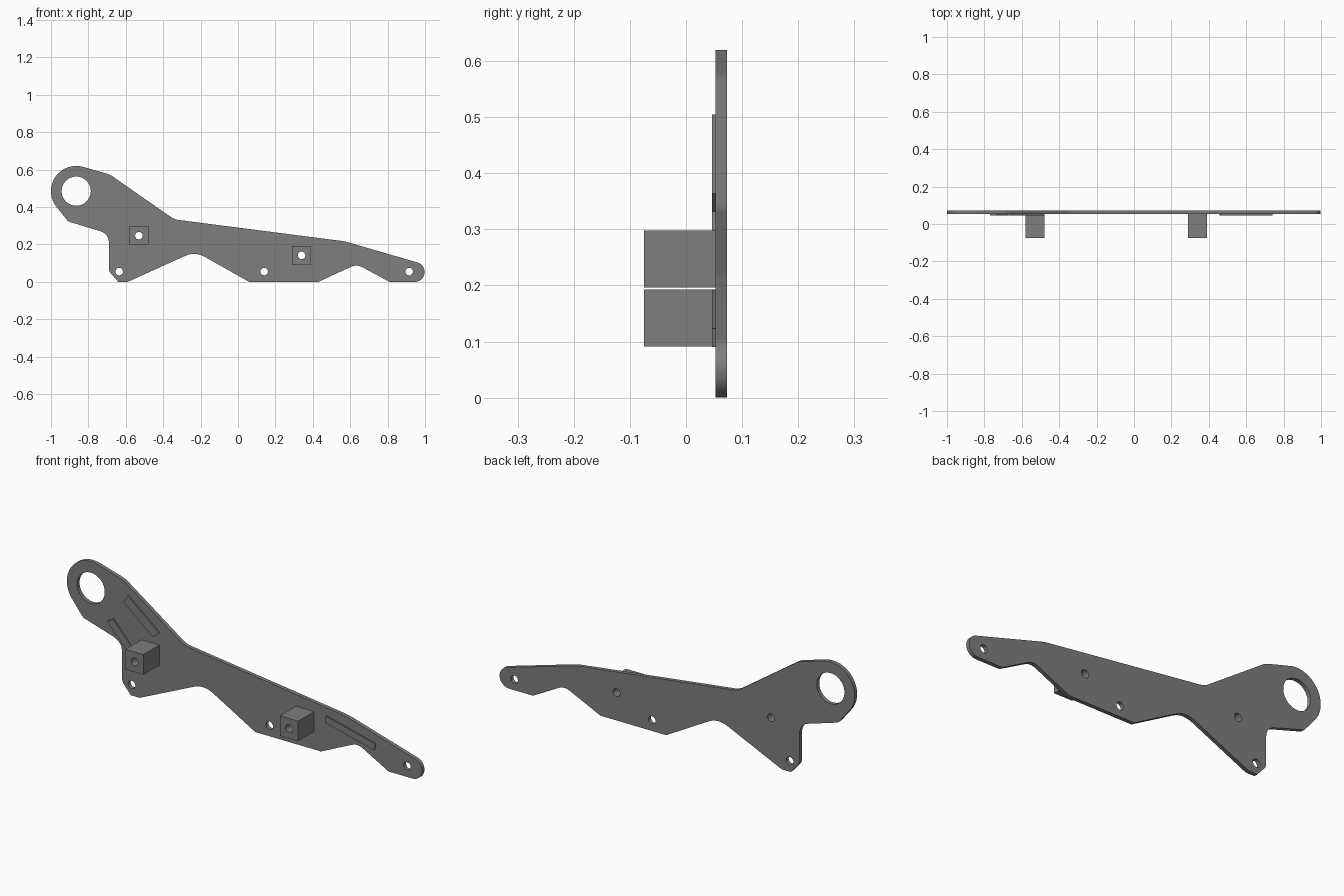
import bpy
import math

if "Cube" in bpy.data.objects:
    bpy.data.objects.remove(bpy.data.objects["Cube"])

grey = bpy.data.materials.new("mid grey")
grey.diffuse_color = (0.21, 0.21, 0.21, 1)
grey.use_nodes = True
grey.node_tree.nodes["Principled BSDF"].inputs["Base Color"].default_value = grey.diffuse_color


def arc(cx, cz, r, a0, a1, n):
    """Points on an arc, angles in degrees, both ends included."""
    return [(cx + r * math.cos(math.radians(a0 + (a1 - a0) * i / n)),
             cz + r * math.sin(math.radians(a0 + (a1 - a0) * i / n)))
            for i in range(n + 1)]


def circle(cx, cz, r, n=32):
    return arc(cx, cz, r, 0, 360, n)[:-1]


def fillet(before, corner, after, d, n=6):
    """Rounded corner starting a distance d from the corner on each side."""
    def toward(p):
        k = d / math.dist(p, corner)
        return [corner[i] + (p[i] - corner[i]) * k for i in (0, 1)]
    a, b = toward(before), toward(after)
    return [tuple(a[i] * (1 - t) ** 2 + 2 * corner[i] * t * (1 - t) + b[i] * t * t
                  for i in (0, 1)) for t in [j / n for j in range(n + 1)]]


def slab(name, loops, y0, y1):
    """Extrude an outline (with holes) drawn in x/z between two depths."""
    curve = bpy.data.curves.new(name, 'CURVE')
    curve.dimensions = '2D'
    curve.fill_mode = 'BOTH'
    curve.extrude = (y1 - y0) / 2
    for pts in loops:
        s = curve.splines.new('POLY')
        s.points.add(len(pts) - 1)
        for p, (x, z) in zip(s.points, pts):
            p.co = (x, z, 0, 1)
        s.use_cyclic_u = True
    ob = bpy.data.objects.new(name, curve)
    bpy.context.collection.objects.link(ob)
    ob.rotation_euler.x = math.pi / 2
    ob.location.y = (y0 + y1) / 2
    bpy.ops.object.select_all(action='DESELECT')
    ob.select_set(True)
    bpy.context.view_layer.objects.active = ob
    bpy.ops.object.convert(target='MESH')
    ob = bpy.context.object
    bpy.ops.object.transform_apply(location=True, rotation=True, scale=True)
    ob.data.materials.clear()
    ob.data.materials.append(grey)
    bpy.ops.object.shade_smooth_by_angle(angle=math.radians(25))
    return ob


FRONT, BACK = 0.053, 0.073
block_holes = [(-0.53, 0.247), (0.34, 0.142)]

# Main plate outline, clockwise from the big eye
outline = arc(-0.865, 0.485, 0.135, 219, 75, 32)
outline += fillet((-0.83, 0.615), (-0.685, 0.574), (-0.34, 0.334), 0.02)
outline += fillet((-0.685, 0.574), (-0.34, 0.334), (0.57, 0.217), 0.025)
outline += fillet((-0.34, 0.334), (0.57, 0.217), (0.96, 0.104), 0.025)
outline += arc(0.945, 0.053, 0.053, 74, -90, 16)
outline += [(0.81, 0)]
outline += fillet((0.81, 0), (0.635, 0.095), (0.43, 0), 0.035)
outline += [(0.43, 0), (0.06, 0)]
outline += fillet((0.06, 0), (-0.23, 0.163), (-0.59, 0), 0.06)
outline += [(-0.59, 0), (-0.64, 0)]
outline += fillet((-0.64, 0), (-0.69, 0.057), (-0.69, 0.2), 0.015)
outline += fillet((-0.69, 0.057), (-0.69, 0.257), (-0.905, 0.322), 0.05)
outline += fillet((-0.69, 0.257), (-0.908, 0.323), (-0.965, 0.395), 0.01)

# Plate with eye, bolt holes and block holes
holes = [circle(-0.865, 0.485, 0.078, 48)]
holes += [circle(x, 0.055, 0.02) for x in (-0.635, 0.14, 0.915)]
holes += [circle(x, z, 0.02) for x, z in block_holes]
slab("side_plate", [outline] + holes, FRONT, BACK)

# Square mounting blocks with through holes
for i, (x, z) in enumerate(block_holes):
    h = 0.051
    square = [(x - h, z - h), (x + h, z - h), (x + h, z + h), (x - h, z + h)]
    slab(f"mounting_block_{i + 1}", [square, circle(x, z, 0.02)], -0.075, FRONT)

# Thin raised ribs
ribs = {
    "upper_rib": [(-0.677, 0.467), (-0.652, 0.505), (-0.478, 0.364), (-0.511, 0.331)],
    "rear_rib": [(-0.77, 0.343), (-0.735, 0.364), (-0.585, 0.197), (-0.63, 0.197)],
    "front_rib": [(0.456, 0.157), (0.463, 0.191), (0.741, 0.123), (0.732, 0.09)],
}
for name, pts in ribs.items():
    slab(name, [pts], 0.046, FRONT)
